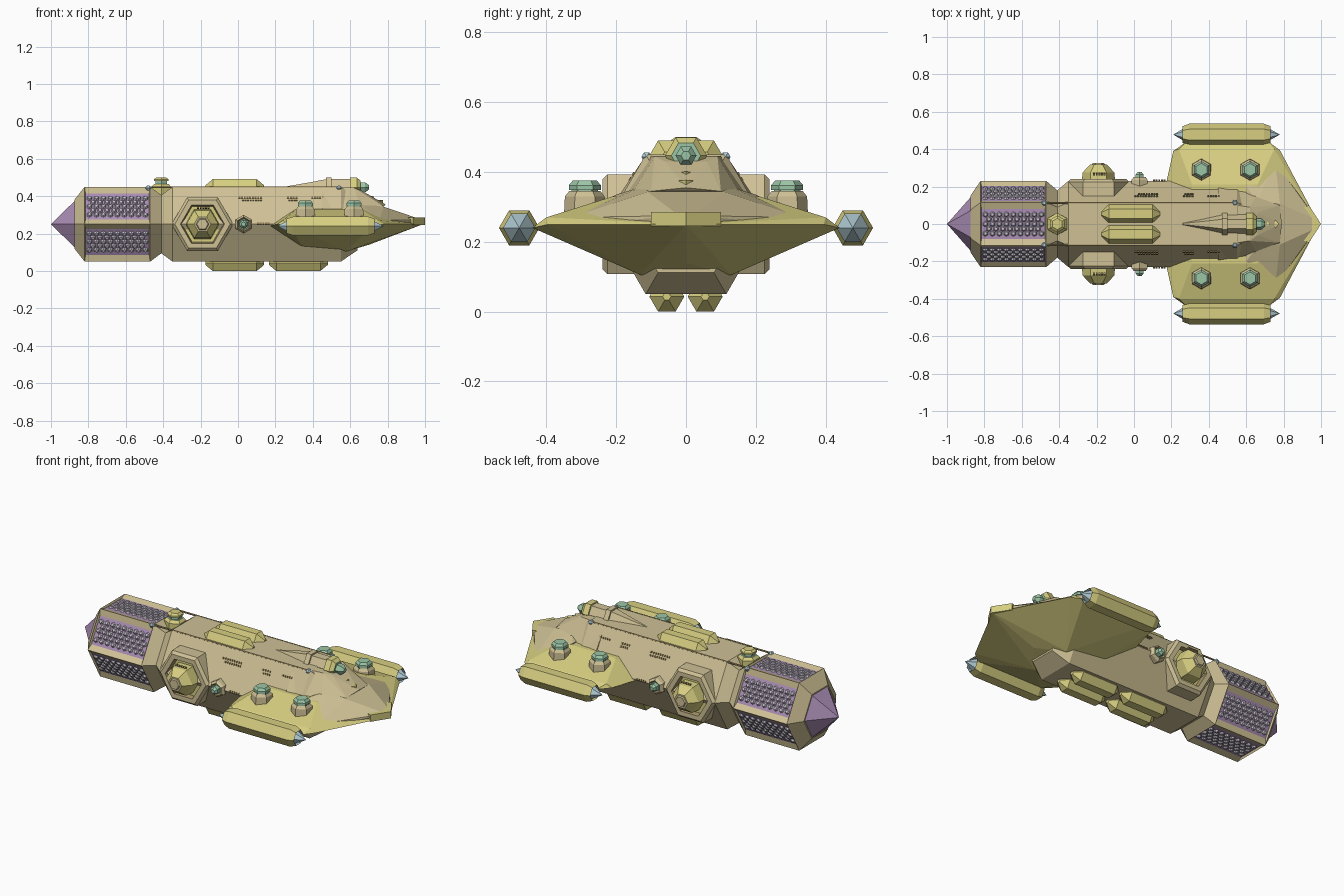
import bpy, bmesh
from math import pi, cos, sin
from mathutils import Matrix, Vector

if "Cube" in bpy.data.objects:
    bpy.data.objects.remove(bpy.data.objects["Cube"])

MATS = {}
for n, c in {"tan": (.62, .53, .30), "olive": (.68, .62, .22), "purple": (.40, .27, .46),
             "green": (.33, .56, .38), "blue": (.45, .62, .68), "grey": (.55, .53, .58),
             "brown": (.36, .28, .13)}.items():
    MATS[n] = bpy.data.materials.new(n)
    MATS[n].diffuse_color = (*c, 1)
ORDER = list(MATS)


def finish(name, bm):
    bmesh.ops.recalc_face_normals(bm, faces=bm.faces)
    me = bpy.data.meshes.new(name)
    for m in ORDER:
        me.materials.append(MATS[m])
    bm.to_mesh(me)
    bm.free()
    ob = bpy.data.objects.new(name, me)
    bpy.context.collection.objects.link(ob)
    return ob


def loft(name, axis, at, stations, turn=0.0, n=6):
    """Polygonal lathe; stations are (distance, radius, material of the band reaching it)."""
    bm = bmesh.new()
    rings = []
    for d, r, m in stations:
        ring = []
        for i in range(n):
            a = turn + 2 * pi * i / n
            u, v = r * cos(a), r * sin(a)
            p = {"x": (d, u, v), "y": (u, d, v), "z": (u, v, d)}[axis]
            ring.append(bm.verts.new(Vector(p) + Vector(at)))
        if rings:
            for i in range(n):
                j = (i + 1) % n
                f = bm.faces.new((rings[-1][i], rings[-1][j], ring[j], ring[i]))
                f.material_index = ORDER.index(m)
        rings.append(ring)
    for ring, s in ((rings[0], stations[0]), (rings[-1], stations[-1])):
        if s[1] > 0:
            bm.faces.new(ring).material_index = ORDER.index(s[2])
    bmesh.ops.remove_doubles(bm, verts=bm.verts, dist=1e-5)
    return finish(name, bm)


def hull(name, pts, mat):
    """Faceted convex solid from half its points, mirrored in y."""
    bm = bmesh.new()
    for x, y, z in pts:
        for s in ((1, -1) if y else (1,)):
            bm.verts.new((x, s * y, z))
    res = bmesh.ops.convex_hull(bm, input=bm.verts)
    bmesh.ops.delete(bm, geom=[v for v in res["geom_interior"] if isinstance(v, bmesh.types.BMVert)],
                     context="VERTS")
    for f in bm.faces:
        f.material_index = ORDER.index(mat)
    return finish(name, bm)


def chevron(name, x, half, back, width, drops, mat):
    """Arrow plate pointing +x: tip x, swept back; drops = (tip top, arm top, thickness)."""
    bm = bmesh.new()
    zt, za, th = drops
    out = [(x, 0, zt), (x - back, half, za), (x - back - width * .5, half * .85, za),
           (x - width, 0, zt), (x - back - width * .5, -half * .85, za), (x - back, -half, za)]
    top = [bm.verts.new(p) for p in out]
    low = [bm.verts.new((a, b, c - th)) for a, b, c in out]
    for k in (top, low):
        bm.faces.new(k[0:4])
        bm.faces.new((k[0], k[3], k[4], k[5]))
    for i in range(6):
        j = (i + 1) % 6
        bm.faces.new((top[i], top[j], low[j], low[i]))
    for f in bm.faces:
        f.material_index = ORDER.index(mat)
    return finish(name, bm)


# Main fuselage: hexagonal drum, neck and long body
R = .231
body = loft("fuselage", "x", (0, 0, .25),
            [(-.875, .15, "tan"), (-.82, R, "tan"), (-.47, R, "tan"), (-.41, .18, "tan"),
             (-.35, R, "tan"), (.55, R, "tan"), (.64, .16, "tan")])
# Recessed purple panels on the drum
bm = bmesh.new()
bm.from_mesh(body.data)
panels = [f for f in bm.faces if -.7 < f.calc_center_median().x < -.6]
bmesh.ops.inset_individual(bm, faces=panels, thickness=.05, depth=-.012)
for f in panels:
    f.material_index = ORDER.index("purple")
    for v in f.verts:
        v.co.x = -.645 + (.17 if v.co.x > -.645 else -.17)
bm.to_mesh(body.data)
bm.free()

# Honeycomb studs in the panels
bm = bmesh.new()
for k in range(6):
    rot = Matrix.Translation((0, 0, .25)) @ Matrix.Rotation(k * pi / 3, 4, "X")
    for row in range(5):
        for col in range(9 - row % 2):
            p = (-.795 + .0375 * (col + .5 * (row % 2)), (row - 2) * .0255, .191)
            bmesh.ops.create_cone(bm, cap_ends=True, segments=6, radius1=.018, radius2=.009,
                                  depth=.014, matrix=rot @ Matrix.Translation(p))
for f in bm.faces:
    f.material_index = ORDER.index("grey")
finish("drum_studs", bm)

# Rear cone
loft("rear_cone", "x", (0, 0, .25), [(-1, 0, "purple"), (-.872, .145, "purple"), (-.85, .165, "purple")])

# Broad faceted wing body, nose plate and raised deck
hull("wing_body", [(.17, .21, .24), (.21, .39, .25), (.28, .44, .24), (.72, .44, .24), (.78, .395, .25),
                   (.82, .25, .25), (.99, 0, .25), (.31, .21, .33), (.66, .21, .33), (.24, .4, .27),
                   (.75, .4, .27), (.35, .13, .12), (.58, .13, .105), (.7, 0, .14)], "olive")
hull("nose_plate", [(.755, .33, .27), (.82, .245, .255), (.985, 0, .25), (.98, .02, .275), (.78, .11, .343),
                    (.66, .12, .36), (.6, .2, .335), (.6, .1, .25)], "tan")
hull("nose_deck", [(.45, .115, .448), (.62, .09, .445), (.66, .06, .43), (.78, .1, .345),
                   (.79, 0, .355), (.45, .2, .32), (.66, .16, .33)], "tan")
chevron("nose_tip", 1.0, .1, .065, .075, (.285, .285, .04), "olive")
chevron("deck_chevron_front", .775, .13, .12, .035, (.378, .358, .04), "olive")
chevron("deck_chevron_rear", .725, .12, .11, .035, (.402, .378, .04), "olive")

# Forward gun on the deck
loft("deck_gun", "x", (0, 0, .447),
     [(.25, .004, "tan"), (.38, .03, "tan"), (.47, .05, "tan"), (.47, .06, "tan"), (.5, .06, "tan"),
      (.5, .05, "tan"), (.6, .05, "tan"), (.6, .06, "olive"), (.635, .06, "olive"), (.655, .042, "olive"),
      (.655, .03, "green"), (.68, .03, "green"), (.7, .014, "green")])

# Small tower at the neck
loft("neck_tower", "z", (-.41, 0, 0),
     [(.39, .06, "tan"), (.45, .06, "olive"), (.465, .045, "olive"), (.465, .036, "green"),
      (.48, .036, "green"), (.48, .045, "olive"), (.49, .045, "olive"), (.5, .03, "olive")], pi / 6)

for s, side in ((1, "left"), (-1, "right")):
    # Wing tip pods with blue points
    loft("wing_pod_" + side, "x", (0, s * .478, .24),
         [(.21, 0, "blue"), (.285, .045, "blue"), (.26, .045, "olive"), (.295, .058, "olive"),
          (.695, .058, "olive"), (.73, .045, "olive"), (.7, .045, "blue"), (.78, 0, "blue")])
    # Green capped towers on the wing
    for i, x in enumerate((.36, .62)):
        loft(f"wing_tower_{side}_{i}", "z", (x, s * .29, 0),
             [(.27, .06, "tan"), (.33, .057, "tan"), (.345, .045, "tan"), (.34, .038, "brown"),
              (.348, .038, "green"), (.348, .046, "green"), (.362, .046, "green"),
              (.376, .034, "green")], pi / 6)
    # Blisters along the top and bottom
    for name, x, z in (("top", 0, .447), ("belly_rear", 0, .043), ("belly_front", .34, .043)):
        loft(f"{name}_blister_{side}", "x", (x, s * .055, z),
             [(-.175, .012, "olive"), (-.135, .05, "olive"), (.1, .05, "olive"), (.14, .012, "olive")])
    # Large hexagonal side turret
    loft("side_turret_" + side, "y", (-.19, 0, .25),
         [(s * d, r, m) for d, r, m in
          [(.08, .165, "tan"), (.225, .165, "tan"), (.24, .148, "tan"), (.24, .118, "tan"),
           (.215, .11, "brown"), (.215, .09, "olive"), (.275, .085, "olive"), (.318, .045, "olive"),
           (.318, .035, "tan"), (.326, .03, "tan")]])
    # Small side thruster
    loft("side_thruster_" + side, "y", (.03, 0, .25),
         [(s * d, r, m) for d, r, m in
          [(.15, .05, "tan"), (.235, .05, "tan"), (.25, .038, "tan"), (.24, .03, "brown"),
           (.24, .024, "green"), (.265, .024, "green"), (.278, .012, "green")]], pi / 6)
    # Rail with blue end caps
    loft("rail_" + side, "x", (0, s * .113, .447), [(-.48, .005, "brown"), (.54, .005, "brown")])
    for i, x in enumerate((-.48, .54)):
        loft(f"rail_cap_{side}_{i}", "x", (x, s * .113, .443),
             [(-.016, .004, "blue"), (-.006, .015, "blue"), (.006, .015, "blue"), (.016, .004, "blue")])
    # Rows of small vents on the sloping hull sides
    bm = bmesh.new()
    for x0, x1, z in ((0, .13, .393), (.02, .13, .378), (.26, .32, .393), (.27, .32, .378),
                      (.39, .46, .393), (.1, .17, .253), (-.22, -.15, .338)):
        y = .231 - abs(z - .25) * .5775
        if x0 < -.1:
            y = .268
        n = round((x1 - x0) / .014)
        for i in range(n):
            mat = (Matrix.Translation((x0 + (i + .5) * (x1 - x0) / n, s * y, z))
                   @ Matrix.Rotation(s * pi / 6, 4, "X") @ Matrix.Diagonal((.01, .012, .011, 1)))
            bmesh.ops.create_cube(bm, size=1, matrix=mat)
    for f in bm.faces:
        f.material_index = ORDER.index("brown")
    finish("hull_vents_" + side, bm)

for m in bpy.data.materials:
    if m.users and not m.is_grease_pencil:
        m.use_nodes = True
        m.node_tree.nodes["Principled BSDF"].inputs["Base Color"].default_value = m.diffuse_color
